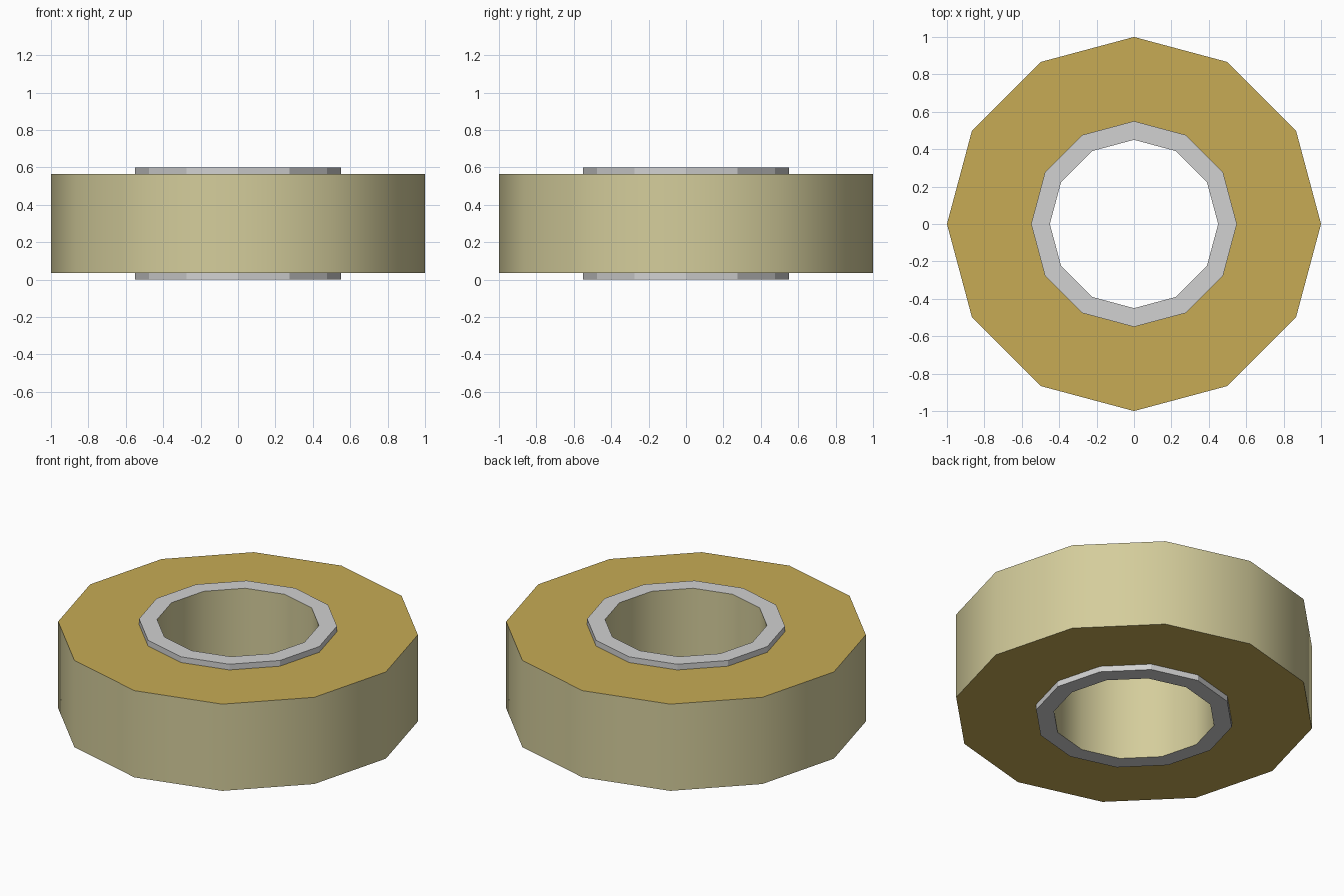
import bpy, bmesh, math

if "Cube" in bpy.data.objects:
    bpy.data.objects.remove(bpy.data.objects["Cube"])

SIDES = 12

def material(name, rgb):
    m = bpy.data.materials.new(name)
    m.diffuse_color = (*rgb, 1)
    m.use_nodes = True
    m.node_tree.nodes["Principled BSDF"].inputs["Base Color"].default_value = m.diffuse_color
    return m

# One closed ring section (radius, z, material, smooth) per band starting at that point
KHAKI, MUSTARD, GREY = 0, 1, 2
profile = [
    (1.00, 0.035, KHAKI, True),     # outer wall
    (1.00, 0.565, MUSTARD, False),  # top face
    (0.55, 0.565, GREY, False),     # upper collar rim
    (0.55, 0.600, GREY, False),     # upper collar face
    (0.45, 0.600, KHAKI, True),     # bore
    (0.45, 0.000, GREY, False),     # lower collar face
    (0.55, 0.000, GREY, False),     # lower collar rim
    (0.55, 0.035, MUSTARD, False),  # bottom face
]

bm = bmesh.new()
rings = []
for r, z, _, _ in profile:
    rings.append([bm.verts.new((r * math.cos(math.tau * i / SIDES),
                                r * math.sin(math.tau * i / SIDES), z))
                  for i in range(SIDES)])

# Skin the bands between neighbouring rings
for k, (_, _, mat, smooth) in enumerate(profile):
    a, b = rings[k], rings[(k + 1) % len(rings)]
    for i in range(SIDES):
        j = (i + 1) % SIDES
        f = bm.faces.new((a[i], a[j], b[j], b[i]))
        f.material_index = mat
        f.smooth = smooth
bmesh.ops.recalc_face_normals(bm, faces=bm.faces)

# Keep the profile corners crisp, walls stay smooth
for e in bm.edges:
    e.smooth = all(f.smooth for f in e.link_faces)

mesh = bpy.data.meshes.new("ring_roller")
bm.to_mesh(mesh)
bm.free()
mesh.materials.append(material("pale khaki", (0.66, 0.61, 0.33)))
mesh.materials.append(material("mustard", (0.57, 0.41, 0.09)))
mesh.materials.append(material("light grey", (0.64, 0.64, 0.64)))
obj = bpy.data.objects.new("ring_roller", mesh)
bpy.context.collection.objects.link(obj)
